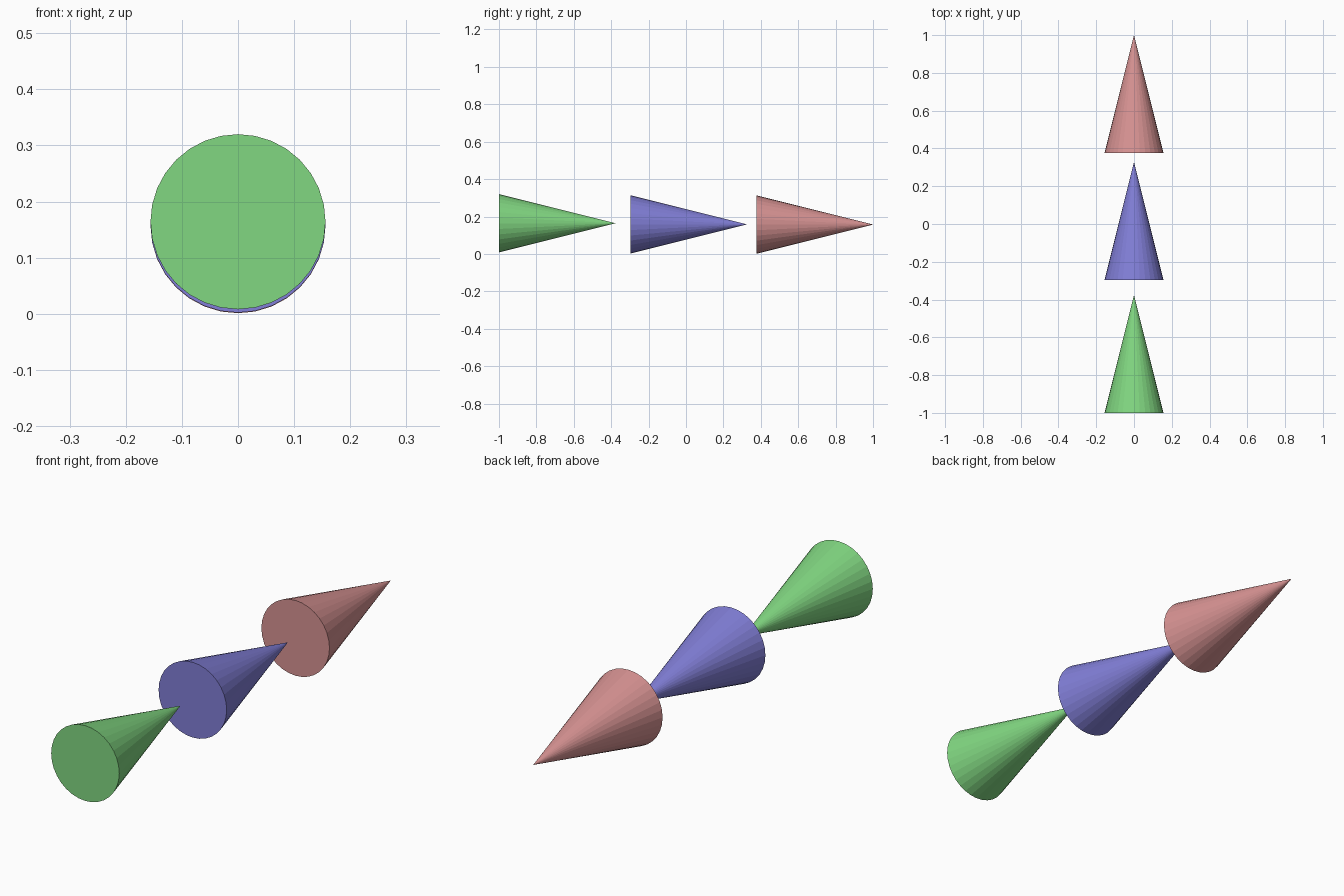
import bpy
from math import pi

if "Cube" in bpy.data.objects:
    bpy.data.objects.remove(bpy.data.objects["Cube"])

RADIUS, LENGTH = 0.156, 0.624


def cone(name, base_y, z, color):
    # Flat-shaded closed cone, lying down with its tip towards +y
    bpy.ops.mesh.primitive_cone_add(
        vertices=32, radius1=RADIUS, radius2=0, depth=LENGTH,
        location=(0, base_y + LENGTH / 2, z), rotation=(-pi / 2, 0, 0))
    ob = bpy.context.object
    ob.name = name
    mat = bpy.data.materials.new(name + "_color")
    mat.diffuse_color = (*color, 1)
    mat.use_nodes = True
    mat.node_tree.nodes["Principled BSDF"].inputs["Base Color"].default_value = mat.diffuse_color
    ob.data.materials.append(mat)


# Three cones in a row, front to back
cone("front_cone", -1.0, 0.164, (0.22, 0.68, 0.22))
cone("middle_cone", -0.297, 0.158, (0.22, 0.21, 0.68))
cone("back_cone", 0.376, 0.157, (0.68, 0.29, 0.29))
